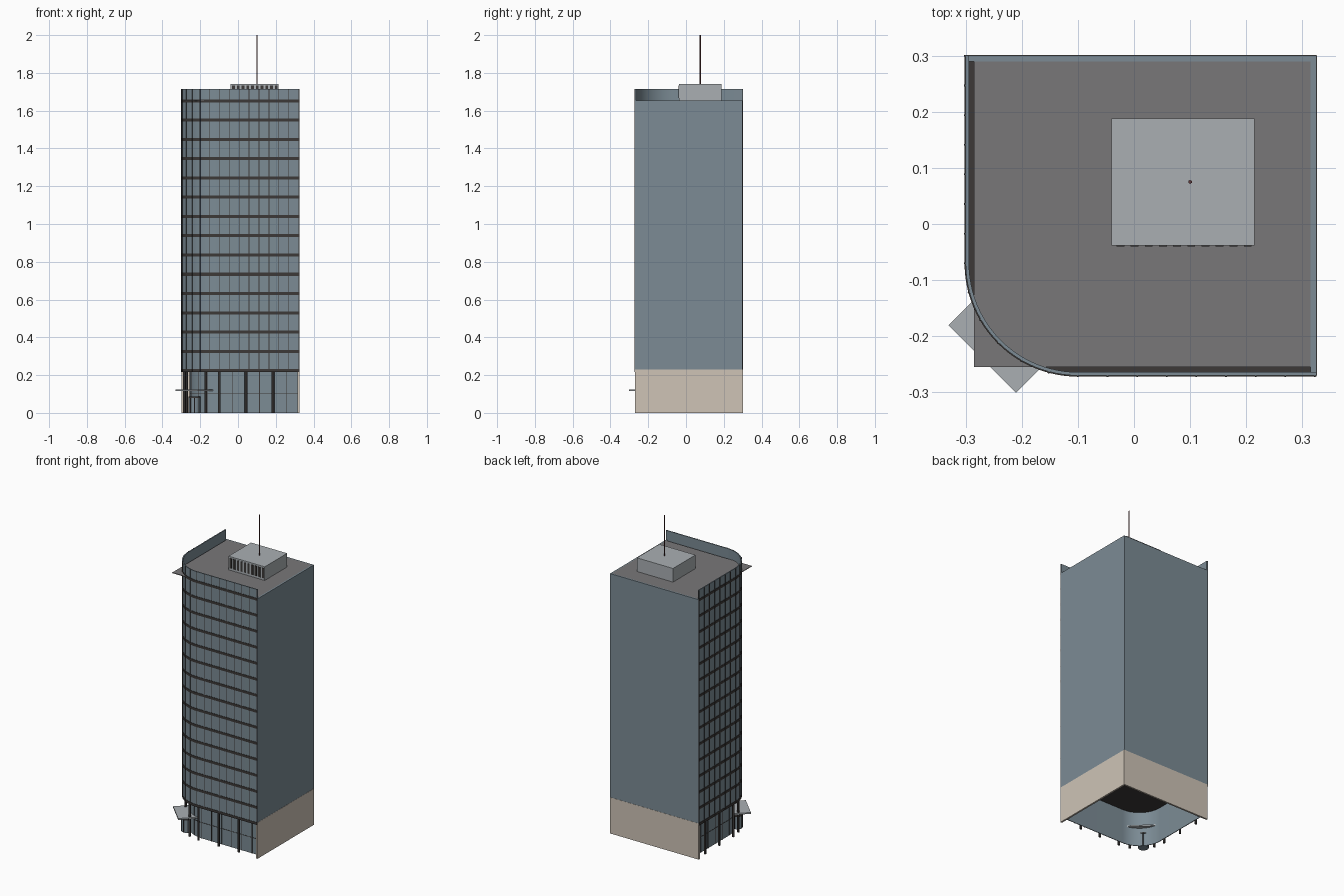
import bpy, bmesh, math
from mathutils import Matrix, Vector

if "Cube" in bpy.data.objects:
    bpy.data.objects.remove(bpy.data.objects["Cube"])


def mat(name, r, g, b):
    m = bpy.data.materials.new(name)
    m.diffuse_color = (r, g, b, 1)
    m.use_nodes = True
    m.node_tree.nodes["Principled BSDF"].inputs["Base Color"].default_value = m.diffuse_color
    return m


GLASS = mat("blue_glass", 0.20, 0.26, 0.30)
DARK = mat("dark_metal", 0.045, 0.04, 0.038)
ROOF = mat("roof_grey", 0.19, 0.185, 0.19)
LIGHT = mat("light_metal", 0.40, 0.43, 0.45)
STONE = mat("stone", 0.62, 0.55, 0.47)
RED = mat("mast_red", 0.12, 0.04, 0.04)

# Footprint: straight left side, rounded front-left corner, straight front
L, R, F, B = -0.30, 0.325, -0.27, 0.30
RAD = 0.20
CX, CY = L + RAD, F + RAD
LOBBY_H, ROOF_Z, TOP_Z = 0.22, 1.655, 1.715


def finish(name, bm, material, smooth=False):
    bmesh.ops.recalc_face_normals(bm, faces=bm.faces)
    me = bpy.data.meshes.new(name)
    bm.to_mesh(me)
    bm.free()
    me.materials.append(material)
    if smooth:
        for p in me.polygons:
            p.use_smooth = True
        me.set_sharp_from_angle(angle=math.radians(30))
    ob = bpy.data.objects.new(name, me)
    bpy.context.collection.objects.link(ob)
    return ob


def add_box(bm, x0, x1, y0, y1, z0, z1, rot=0.0):
    c = Vector(((x0 + x1) / 2, (y0 + y1) / 2, (z0 + z1) / 2))
    m = (Matrix.Translation(c) @ Matrix.Rotation(rot, 4, 'Z')
         @ Matrix.Diagonal((x1 - x0, y1 - y0, z1 - z0, 1)))
    bmesh.ops.create_cube(bm, size=1, matrix=m)


def box(name, material, *dims, rot=0.0):
    bm = bmesh.new()
    add_box(bm, *dims, rot=rot)
    return finish(name, bm, material)


def add_cyl(bm, x, y, z0, z1, r, n):
    bmesh.ops.create_cone(bm, cap_ends=True, segments=n, radius1=r, radius2=r, depth=z1 - z0,
                          matrix=Matrix.Translation((x, y, (z0 + z1) / 2)))


def outline(d, n=24):
    """Facade line inset by d, from the back left round to the front right."""
    r = RAD - d
    arc = [(CX - r * math.cos(a), CY - r * math.sin(a))
           for a in (math.pi / 2 * i / n for i in range(n + 1))]
    return [(L + d, B)] + arc + [(R, F + d)]


def add_strip(bm, d0, d1, z0, z1):
    rings = []
    for o, i in zip(outline(d0), outline(d1)):
        rings.append([bm.verts.new((*p, z)) for p, z in ((o, z0), (i, z0), (i, z1), (o, z1))])
    for a, b in zip(rings, rings[1:]):
        for k in range(4):
            bm.faces.new((a[k], a[(k + 1) % 4], b[(k + 1) % 4], b[k]))
    bm.faces.new(rings[0])
    bm.faces.new(rings[-1])


def strip(name, material, d0, d1, z0, z1):
    bm = bmesh.new()
    add_strip(bm, d0, d1, z0, z1)
    return finish(name, bm, material, True)


def stations(d, straight, arc_n):
    """Evenly spaced points with angle along left side, corner and front."""
    r = RAD - d
    out = [(L + d, CY + straight * i, 0) for i in range(1, int((B - CY) / straight) + 1)]
    for i in range(arc_n + 1):
        a = math.pi / 2 * i / arc_n
        out.append((CX - r * math.cos(a), CY - r * math.sin(a), a))
    out += [(CX + straight * i, F + d, math.pi / 2)
            for i in range(1, int((R - CX) / straight) + 1)]
    return out


# Curtain wall with parapet
strip("curtain_wall", GLASS, 0, 0.006, LOBBY_H, TOP_Z)

# Floor bands
bm = bmesh.new()
for i in range(15):
    z = 0.224 + i * 0.102
    add_strip(bm, -0.002, 0.002, z - 0.008, z + 0.008)
finish("floor_bands", bm, DARK, True)

# Vertical fins
bm = bmesh.new()
for x, y, a in stations(-0.001, 0.0528, 6):
    add_box(bm, x - 0.002, x + 0.002, y - 0.0015, y + 0.0015, LOBBY_H, TOP_Z, rot=a)
finish("facade_fins", bm, DARK)

# Plain side and back walls, with stone base
box("right_wall", GLASS, R - 0.01, R, F, B, 0.23, ROOF_Z)
box("back_wall", GLASS, L, R, B - 0.01, B, 0.23, ROOF_Z)
box("right_stone_base", STONE, R - 0.01, R + 0.001, F, B, 0, 0.23)
box("back_stone_base", STONE, L, R, B - 0.01, B + 0.001, 0, 0.23)

# Square-cornered roof slab and the lobby ceiling
box("roof_slab", ROOF, L + 0.015, R - 0.008, F + 0.015, B - 0.008, ROOF_Z - 0.004, ROOF_Z)
bm = bmesh.new()
f = bm.faces.new([bm.verts.new((x, y, LOBBY_H)) for x, y in outline(0.001) + [(R, B)]])
ret = bmesh.ops.extrude_face_region(bm, geom=[f])
bmesh.ops.translate(bm, vec=(0, 0, 0.005),
                    verts=[v for v in ret["geom"] if isinstance(v, bmesh.types.BMVert)])
finish("lobby_ceiling", bm, DARK)

# Recessed lobby glass with mullions and a transom
INSET = 0.045
strip("lobby_glass", GLASS, INSET, INSET + 0.004, 0, LOBBY_H)
bm = bmesh.new()
for x, y, a in stations(INSET, 0.0713, 4):
    add_box(bm, x - 0.002, x + 0.002, y - 0.0015, y + 0.0015, 0, LOBBY_H, rot=a)
add_strip(bm, INSET - 0.0015, INSET + 0.001, 0.099, 0.102)
finish("lobby_mullions", bm, DARK)

# Slim columns under the overhang
bm = bmesh.new()
spots = [(-0.1, F + 0.015), (0.0425, F + 0.015), (0.185, F + 0.015),
         (L + 0.015, CY), (L + 0.015, CY + 0.1425), (L + 0.015, CY + 0.285)]
for deg in (22.5, 67.5):
    a = math.radians(deg)
    spots.append((CX - 0.185 * math.cos(a), CY - 0.185 * math.sin(a)))
for x, y in spots:
    add_cyl(bm, x, y, 0, LOBBY_H, 0.007, 12)
finish("lobby_columns", bm, DARK, True)

# Diagonal entrance canopy and revolving door
box("entrance_canopy", LIGHT, -0.315, -0.145, -0.2575, -0.1425, 0.116, 0.125, rot=-math.pi / 4)
bm = bmesh.new()
add_cyl(bm, -0.23, -0.19, 0, 0.08, 0.030, 24)
finish("revolving_door", bm, GLASS, True)
bm = bmesh.new()
add_cyl(bm, -0.23, -0.19, 0.08, 0.086, 0.032, 24)
for i in range(8):
    a = math.pi / 4 * i
    add_cyl(bm, -0.23 + 0.03 * math.cos(a), -0.19 + 0.03 * math.sin(a), 0, 0.08, 0.002, 6)
finish("revolving_door_frame", bm, DARK)

# Rooftop plant room with louvres on its front
box("plant_room", LIGHT, -0.04, 0.215, -0.038, 0.188, ROOF_Z, 1.742)
bm = bmesh.new()
for i in range(10):
    x = -0.031 + i * 0.0252
    add_box(bm, x, x + 0.014, -0.040, -0.037, 1.668, 1.732)
finish("plant_room_louvres", bm, DARK)

# Mast
bm = bmesh.new()
add_cyl(bm, 0.10, 0.075, 1.742, 2.0, 0.0035, 6)
finish("roof_mast", bm, RED)
